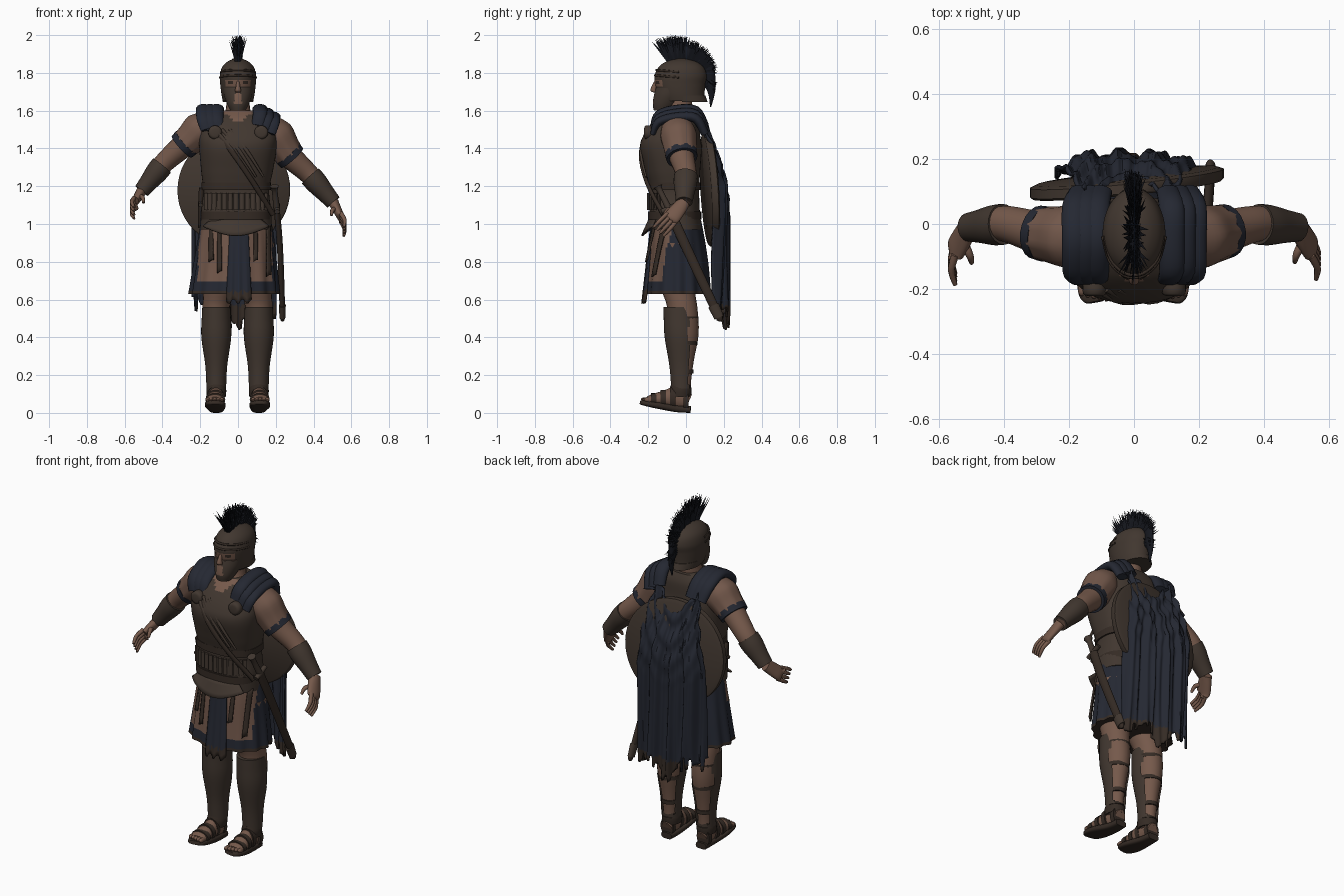
import bpy, bmesh, math, random
from mathutils import Vector

random.seed(4)
cube = bpy.data.objects.get("Cube")
if cube:
    bpy.data.objects.remove(cube)

X, Y, Z = Vector((1, 0, 0)), Vector((0, 1, 0)), Vector((0, 0, 1))


def material(name, *rgb):
    m = bpy.data.materials.new(name)
    m.use_nodes = True
    m.diffuse_color = (*rgb, 1)
    m.node_tree.nodes["Principled BSDF"].inputs["Base Color"].default_value = (*rgb, 1)
    return m


bronze = material("dull bronze", .053, .038, .029)
leather = material("dark leather", .035, .024, .018)
skin = material("tanned skin", .178, .1, .07)
linen = material("tan linen", .168, .096, .069)
navy = material("navy cloth", .018, .021, .032)
bristle = material("black bristle", .007, .008, .012)


def finish(name, bm, mat, rule=None):
    """Colour faces by rule (None removes the face) and make the object."""
    slots = [mat]
    gone = []
    for f in bm.faces:
        m = rule(f.calc_center_median()) if rule else mat
        if m is None:
            gone.append(f)
            continue
        if m not in slots:
            slots.append(m)
        f.material_index = slots.index(m)
    bmesh.ops.recalc_face_normals(bm, faces=bm.faces)
    bmesh.ops.delete(bm, geom=gone, context='FACES')
    me = bpy.data.meshes.new(name)
    bm.to_mesh(me)
    bm.free()
    for m in slots:
        me.materials.append(m)
    me.shade_smooth()
    me.set_sharp_from_angle(angle=math.radians(50))
    ob = bpy.data.objects.new(name, me)
    bpy.context.collection.objects.link(ob)
    return ob


def spline(pts, sub):
    P = [Vector(p) for p in pts]
    out = []
    for i in range(len(P) - 1):
        a, b, c, d = P[max(i - 1, 0)], P[i], P[i + 1], P[min(i + 2, len(P) - 1)]
        for k in range(sub):
            t = k / sub
            out.append(b + (c - a) * (t / 2) + (a * 2 - b * 5 + c * 4 - d) * (t * t / 2)
                       + (b * 3 - a - c * 3 + d) * (t ** 3 / 2))
    return out + [P[-1]]


def tube(name, pts, mat, rule=None, ref=Y, axis=None, n=20, sub=4, sq=1, wave=0, folds=14):
    """Loft of ellipses: each point is x, y, z, side radius, ref radius."""
    bm = bmesh.new()
    path = spline(pts, sub)
    pos = [Vector(p[:3]) for p in path]
    rings = []
    for i, p in enumerate(path):
        t = axis or (pos[min(i + 1, len(pos) - 1)] - pos[max(i - 1, 0)]).normalized()
        u = t.cross(ref).normalized()
        v = t.cross(u)
        ring = []
        for k in range(n):
            w = math.tau * k / n
            c, s = math.cos(w), math.sin(w)
            g = 1 + wave * math.cos(folds * w) * i / len(path)
            ring.append(bm.verts.new(pos[i] + u * (p[3] * g * math.copysign(abs(c) ** sq, c))
                                     + v * (p[4] * g * math.copysign(abs(s) ** sq, s))))
        rings.append(ring)
    for a, b in zip(rings, rings[1:]):
        for k in range(n):
            bm.faces.new((a[k], a[(k + 1) % n], b[(k + 1) % n], b[k]))
    bm.faces.new(rings[0])
    bm.faces.new(rings[-1])
    return finish(name, bm, mat, rule)


def sheet(name, fn, nu, nv, mat, rule=None, thick=.01):
    bm = bmesh.new()
    g = [[bm.verts.new(fn(i / nu, j / nv)) for j in range(nv + 1)] for i in range(nu + 1)]
    for i in range(nu):
        for j in range(nv):
            bm.faces.new((g[i][j], g[i + 1][j], g[i + 1][j + 1], g[i][j + 1]))
    ob = finish(name, bm, mat, rule)
    ob.modifiers.new("thickness", 'SOLIDIFY').thickness = thick
    return ob


# Cuirass with bare neckline, neck and belts
tube("cuirass", [(-.01, -.05, .97, .19, .135), (-.01, -.06, 1.07, .185, .133), (-.01, -.06, 1.18, .175, .13),
                 (-.005, -.07, 1.28, .19, .145), (0, -.08, 1.4, .205, .163), (0, -.075, 1.47, .205, .15),
                 (0, -.05, 1.55, .18, .12), (0, -.03, 1.6, .1, .08)], bronze,
     lambda c: skin if c.y < -.03 and c.z > 1.535 + abs(c.x) * .7 else bronze, axis=Z, n=64, sub=8, sq=.8)
tube("neck", [(0, -.05, 1.5, .1, .085), (0, -.06, 1.56, .08, .085), (0, -.035, 1.61, .064, .068),
              (0, -.03, 1.7, .058, .06)], skin, axis=Z)
for z, grow in ((1.2, .003), (1.045, .005)):
    tube("belt", [(-.01, -.06, z + d, .181 + grow, .136 + grow) for d in (-.02, .02)], leather, axis=Z, n=40, sq=.8)
for k in range(-6, 7):
    w = k * .17
    x, y = -.01 + .183 * math.sin(w), -.06 - .139 * math.cos(w) ** .8
    tube("belt_plate", [(x, y, z, .013, .008) for z in (1.075, 1.12, 1.165)], bronze, n=8)
for lean in (0, .035, .075):
    tube("chest_fold", [(-.12 + lean, -.2, 1.5, .01, .01), (-.03 + lean, -.24, 1.39, .01, .008),
                        (.06 + lean, -.212, 1.25, .006, .006)], bronze, n=10)
tube("chest_strap", [(-.13, -.19, 1.51, .014, .01), (-.03, -.24, 1.38, .014, .01), (.08, -.208, 1.22, .014, .01),
                     (.185, -.12, 1.05, .014, .012)], leather)

# Skirt with panels and hanging straps


def skirt_colour(c):
    if c.z < .65:
        return leather
    if c.z < .69 or c.y > -.08 or abs(c.x + .015) > .195:
        return navy
    return linen


tube("skirt", [(-.01, -.05, 1.02, .185, .13), (-.01, -.045, .92, .2, .145), (-.015, -.04, .78, .218, .16),
               (-.02, -.04, .63, .236, .172)], navy, skirt_colour, axis=Z, n=84, wave=.035, sub=6)


def front_cloth(cx, half, top, bottom, bulge, ripple=1):
    def fn(u, v):
        x = cx + half * (u * 2 - 1) * (.8 + .3 * v)
        z = top + (bottom - top) * v
        r = .19 + .05 * v
        y = -.04 - (.145 + .04 * v + bulge) * math.sqrt(max(.05, 1 - (x / r) ** 2))
        return x, y + ripple * .006 * math.cos(u * 19) * v, z - ripple * .012 * math.sin(u * 17) * v
    return fn


sheet("front_panel", front_cloth(.005, .062, .98, .59, .006), 16, 14, navy,
      lambda c: leather if c.z < .64 else navy)
sheet("belly_flap", lambda u, v: front_cloth(-.01, .16, 1.03, .99 - .05 * math.sin(u * math.pi), .012, 0)(u, v),
      24, 4, bronze)
for x, low in ((-.1, .74), (-.145, .8), (.095, .8), (.165, .72)):
    sheet("hanging_strap", front_cloth(x, .011, .99, low, .01), 3, 8, leather)

# Helmet with face opening


def visor(c):
    x = abs(c.x)
    if c.y < -.05 and 1.728 < c.z < 1.763 and x < .065:
        return leather if abs(x - .037) < .013 and 1.742 < c.z < 1.757 else skin
    if c.y < -.05 and x < .008 + (1.74 - c.z) * .13 and 1.635 < c.z < 1.73:
        return skin
    return bronze


tube("helmet", [(0, -.015, 1.65, .08, .113), (0, -.025, 1.69, .088, .123), (0, -.03, 1.74, .094, .133),
                (0, -.028, 1.785, .096, .138), (0, -.025, 1.83, .084, .12), (0, -.025, 1.86, .055, .08),
                (0, -.025, 1.877, .015, .02)], bronze, visor, axis=Z, n=64, sub=8)
tube("cheek_guard", [(0, -.125, 1.6, .04, .045), (0, -.108, 1.635, .058, .068), (0, -.09, 1.68, .074, .08),
                     (0, -.08, 1.72, .08, .08)], bronze, visor, axis=Z, n=48, sub=6)
tube("nose", [(0, -.155, 1.76, .007, .01), (0, -.168, 1.73, .011, .014), (0, -.172, 1.705, .016, .016),
              (0, -.158, 1.695, .01, .01)], skin, axis=Z, n=12)
tube("neck_flare", [(0, -.002, 1.645, .08, .117), (0, -.015, 1.68, .086, .118)], bronze,
     lambda c: bronze if c.y > -.03 else None, axis=Z, n=40)
for lift, rx, ry in ((0, .096, .136), (.028, .091, .129)):
    tube("brow_ridge", [(math.sin(w) * rx, -.028 - math.cos(w) * ry, 1.775 + lift + .012 * math.cos(w), .006, .006)
                        for w in (-1.5, -.9, -.4, 0, .4, .9, 1.5)], leather, ref=Z, n=8)

# Crest: a solid core with bristles
bm = bmesh.new()
for i in range(560):
    w = math.radians(random.uniform(-5, 120))
    out = Vector((0, math.cos(w), math.sin(w)))
    lean = Vector((random.gauss(0, .13), random.gauss(0, .15) - .25 * max(0, w - 1.7),
                   -.8 if w < .3 else random.gauss(0, .12)))
    base = Vector((random.uniform(-.012, .012), -.025, 1.745)) + out * .122
    tip = base + (out + lean).normalized() * (.05 + .04 * w + random.uniform(0, .025))
    side = out.cross(X) * .009
    a, b, c, d = [bm.verts.new(p) for p in (base + side, base - side - X * .006, base - side + X * .006, tip)]
    for tri in ((a, b, d), (b, c, d), (c, a, d)):
        bm.faces.new(tri)
finish("crest_bristles", bm, bristle)
arc = [math.radians(d) for d in range(120, -10, -15)]
tube("crest_core", [(0, -.025 + (.13 + .02 * w) * math.cos(w), 1.745 + (.13 + .02 * w) * math.sin(w),
                     .022 + .016 * w, .014) for w in arc], bristle, ref=X, n=10)
tube("crest_tail", [(0, .12, 1.83, .03, .017), (0, .13, 1.74, .028, .017), (0, .135, 1.68, .015, .012),
                    (0, .13, 1.62, .003, .004)], bristle, ref=X, n=10)

# Arms with sleeves, bracers and hands


def arm(side, *joints):
    sh, cu, el, wr, pa, ti = [Vector(p) for p in joints]

    def at(p, a, b):
        return (*p, a, b)
    tube(side + "_arm", [at(sh, .08, .08), at(cu, .066, .068), at(el, .054, .056),
                         at(el.lerp(wr, .4), .05, .052), at(wr, .03, .036)], skin)
    tube(side + "_sleeve", [at(sh.lerp(cu, -.5), .07, .08), at(sh, .095, .095), at(sh.lerp(cu, .6), .084, .088),
                            at(cu, .078, .083)], linen, wave=.03, folds=9, n=36)
    tube(side + "_sleeve_trim", [at(cu.lerp(sh, .1), .081, .086), at(cu.lerp(el, .16), .078, .083)], navy)
    tube(side + "_bracer", [at(el.lerp(wr, t), r, r * 1.05) for t, r in
                            ((.1, .06), (.35, .059), (.7, .049), (1, .042))], bronze)
    tube(side + "_palm", [at(wr, .028, .034), at(wr.lerp(pa, .5), .024, .042), at(pa, .02, .044),
                          at(pa.lerp(ti, .15), .012, .036)], skin)
    spread = (ti - pa).cross(X).normalized()
    for k in range(4):
        off = spread * ((k - 1.5) * .021)
        bend = X * (.012 if pa.x > 0 else -.012)
        tube(side + "_finger", [at(pa + off, .012, .012), at(pa.lerp(ti, .5) + off * 1.1 + bend, .011, .011),
                                at(ti + off * 1.1, .007, .007)], skin, n=8)
    thumb = pa.lerp(wr, .5)
    inward = X * (-.03 if pa.x > 0 else .03)
    tube(side + "_thumb", [at(thumb, .014, .014), at(thumb + inward * .8 - Y * .05, .012, .012),
                           at(thumb + inward - Y * .075 - Z * .03, .007, .007)], skin, ref=X, n=8)


arm("left", (.2, -.04, 1.47), (.27, -.025, 1.365), (.37, 0, 1.27), (.505, -.01, 1.115), (.545, -.075, 1.035),
    (.56, -.145, .96))
arm("right", (-.2, -.04, 1.5), (-.28, -.03, 1.425), (-.39, 0, 1.325), (-.51, -.01, 1.175), (-.55, -.08, 1.11),
    (-.55, -.17, 1.06))

# Legs with greaves and sandals
for side, x in (("left", .11), ("right", -.115)):
    s = math.copysign(1, x)
    calf = [(x, -.02, .56, .072, .08), (x, -.018, .42, .07, .085), (x, -.02, .28, .052, .062),
            (x, -.02, .17, .04, .047), (x, -.025, .08, .04, .048)]
    tube(side + "_leg", [(x - s * .015, -.04, .9, .1, .1), (x - s * .015, -.045, .68, .085, .09)] + calf, skin, axis=Z)
    tube(side + "_greave", [(x, -.035, .56, .074, .085), (x, -.03, .5, .077, .088), (x, -.025, .4, .079, .088),
                            (x, -.022, .25, .058, .066), (x, -.022, .13, .052, .056)], bronze,
         lambda c: bronze if c.y < .015 else None, axis=Z, n=32)
    for z, r in ((.5, .072), (.37, .068), (.22, .049)):
        tube(side + "_calf_strap", [(x, -.016, z + d, r, r * 1.13) for d in (-.011, .011)], leather, axis=Z, sub=1)
    tube(side + "_ankle_cuff", [(x, -.028, z, r, r * 1.1) for z, r in ((.085, .05), (.12, .053), (.15, .047))],
         leather, axis=Z)
    tube(side + "_foot", [(x, .015, .06, .032, .04), (x, -.04, .08, .038, .062), (x + s * .004, -.11, .075, .045, .045),
                          (x + s * .008, -.18, .07, .048, .028), (x + s * .008, -.205, .066, .042, .018)], skin, ref=Z)
    tube(side + "_sole", [(x, .025, .018, .034, .018), (x, -.05, .022, .041, .018), (x + s * .005, -.15, .04, .055, .018),
                          (x + s * .006, -.22, .052, .048, .014), (x + s * .004, -.24, .056, .025, .01)], leather,
         ref=Z, sq=.6)
    for k in range(5):
        tx = x + s * (k * .019 - .03)
        tube(side + "_toe", [(tx, -.19, .068, .011, .014), (tx, -.225 + k * .004, .07, .011, .012),
                             (tx, -.236 + k * .004, .067, .005, .006)], skin, ref=Z, n=8)
    for y, z, a, b in ((.0, .065, .041, .055), (-.07, .08, .046, .06), (-.12, .075, .051, .047), (-.17, .07, .053, .034)):
        tube(side + "_sandal_strap", [(x + s * .005, y + d, z, a, b) for d in (-.014, .014)], leather, ref=Z, sub=1)

# Shoulder cloth, clasps and cape
for s, top, cx, slope in ((-1, 1.61, -.148, 0), (1, 1.585, .15, .02)):
    for k in (-1, 0, 1):
        x = cx + k * .034
        drop = k * slope
        tube("shoulder_cloth", [(x * .9, -.175, 1.5 - drop, .014, .034), (x, -.145, 1.56 - drop, .022, .038),
                                (x, -.05, top - drop, .026, .04), (x, .05, 1.58 - drop, .026, .04),
                                (x * .9, .1, 1.5 - drop, .022, .036)], navy, ref=X, n=14)
    tube("shoulder_clasp", [(cx * .82, y, 1.485, r, r) for y, r in ((-.18, .036), (-.214, .036), (-.222, .02))],
         bronze, ref=Z, axis=Y, sub=2)

rag = [random.uniform(-.06, .05) for _ in range(31)]


def cape_point(u, v):
    s = u * 2 - 1
    top = 1.45 + .1 * s * s
    z = top + (.56 + rag[int(u * 30)] - .04 * s - .07 * math.exp(-s * s * 12) - top) * v
    half = .135 + .09 * min(1, v * 2.4)
    y = .115 + .1 * math.sin(min(1, v * 2.6) * math.pi / 2) - (.02 + .06 * v) * s ** 4
    swag = .013 * math.cos((v - .2 * (1 - s * s)) * 48) * max(0, 1 - v * 2)
    fold = .014 * math.cos(s * 13 + 2 * math.sin(v * 3)) + .007 * math.cos(s * 31 - v * 4)
    return -.02 + half * s, y + swag + fold * min(1, .15 + v * 1.8), z


sheet("cape", cape_point, 90, 60, navy, lambda c: leather if c.z < .57 else navy, .012)

# Round shield carried under the cape
tube("shield", [(-.022, .105, 1.18, .292, .292), (-.022, .112, 1.18, .3, .3), (-.022, .14, 1.18, .3, .3),
                (-.022, .148, 1.18, .28, .28), (-.022, .158, 1.18, .1, .1)], bronze, ref=Z,
     axis=Vector((-.1, 1, .06)).normalized(), n=48, sub=1)

# Sheathed sword on the left hip, dagger on the right
tube("scabbard", [(.205, -.09, 1.08, .027, .016), (.222, 0, .88, .026, .016), (.235, .16, .54, .022, .014),
                  (.235, .185, .485, .006, .006)], leather, ref=X)
tube("scabbard_tip", [(.235, .145, .57, .03, .018), (.235, .175, .505, .026, .016)], bronze, ref=X)
tube("sword_grip", [(.205, -.09, 1.08, .018, .018), (.195, -.135, 1.17, .015, .015),
                    (.193, -.15, 1.2, .024, .024)], bronze, ref=X, n=12)
tube("sword_guard", [(.207, -.13, 1.065, .013, .015), (.207, -.045, 1.105, .013, .015)], bronze, ref=X, n=10)
tube("dagger", [(-.192, -.1, 1.19, .015, .015), (-.198, -.07, 1.1, .017, .013), (-.205, -.02, .98, .006, .006)],
     leather, ref=X, n=12)
tube("dagger_guard", [(-.198, -.11, 1.1, .011, .013), (-.198, -.04, 1.125, .011, .013)], bronze, ref=X, n=10)
